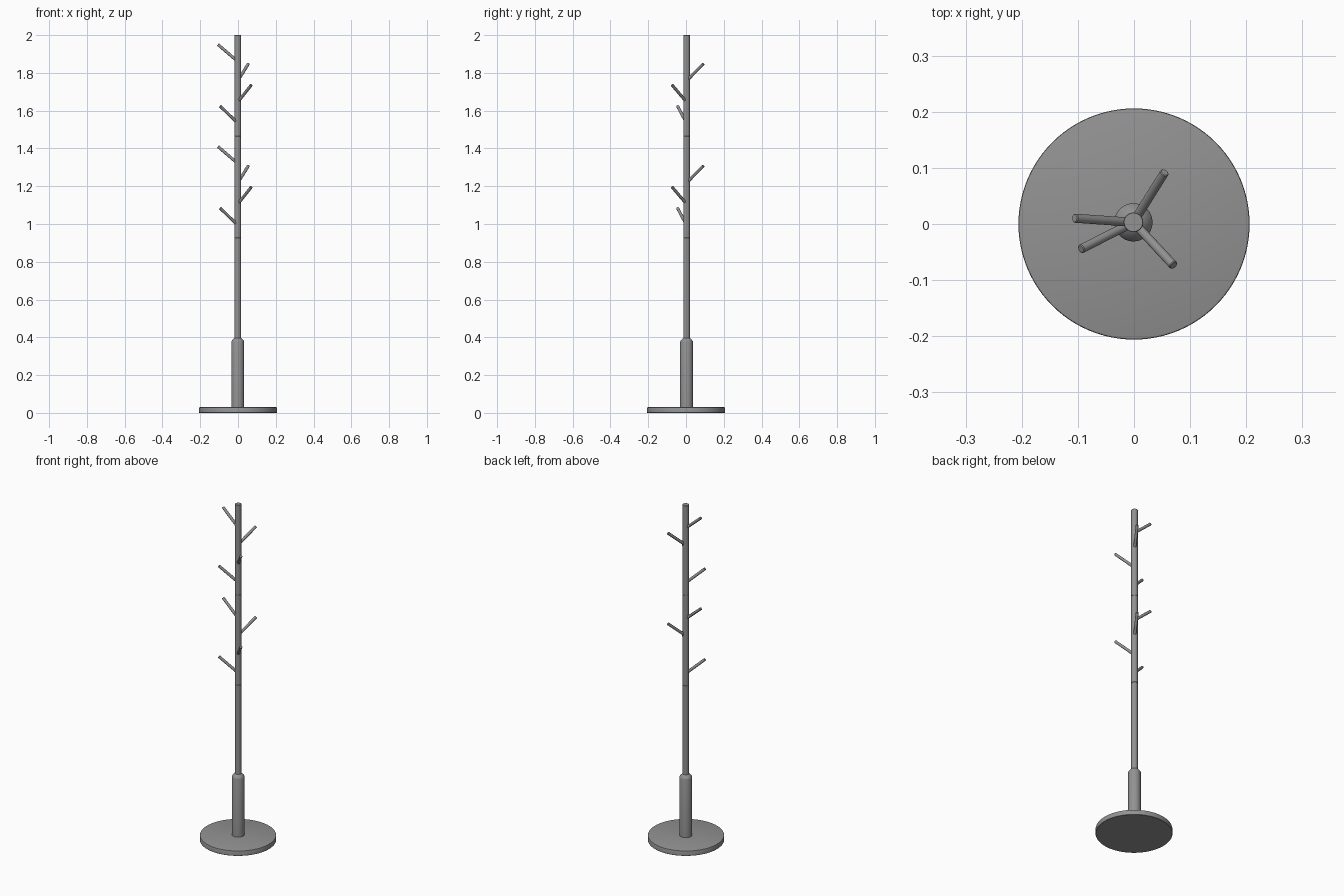
import bpy, bmesh, math
from mathutils import Vector

if "Cube" in bpy.data.objects:
    bpy.data.objects.remove(bpy.data.objects["Cube"])

PX, PY = -0.001, 0.003   # pole axis

# Dark grey finish
dark = bpy.data.materials.new("dark_grey")
dark.diffuse_color = (0.29, 0.29, 0.29, 1)
dark.use_nodes = True
dark.node_tree.nodes["Principled BSDF"].inputs["Base Color"].default_value = dark.diffuse_color


def finish(name, bm):
    bmesh.ops.recalc_face_normals(bm, faces=bm.faces[:])
    mesh = bpy.data.meshes.new(name)
    bm.to_mesh(mesh)
    bm.free()
    mesh.materials.append(dark)
    ob = bpy.data.objects.new(name, mesh)
    bpy.context.collection.objects.link(ob)
    bpy.ops.object.select_all(action='DESELECT')
    ob.select_set(True)
    bpy.context.view_layer.objects.active = ob
    bpy.ops.object.shade_smooth_by_angle(angle=math.radians(32))
    return ob


def lathe(name, profile, seg):
    """Closed round solid from (radius, height) rings about local z."""
    bm = bmesh.new()
    rings = [[bm.verts.new((r * math.cos(2 * math.pi * i / seg),
                            r * math.sin(2 * math.pi * i / seg), z))
              for i in range(seg)] for r, z in profile]
    for a, b in zip(rings, rings[1:]):
        for i in range(seg):
            j = (i + 1) % seg
            bm.faces.new((a[i], a[j], b[j], b[i]))
    bm.faces.new(rings[0][::-1])
    bm.faces.new(rings[-1])
    return finish(name, bm)


def rod(z0, z1, r, c):
    """Cylinder profile with chamfered ends."""
    return [(r - c, z0), (r, z0 + c), (r, z1 - c), (r - c, z1)]


# Base disc
lathe("base_disc", [(0.205, 0), (0.206, 0.001), (0.206, 0.026),
                    (0.205, 0.029), (0.202, 0.03)], 96)

# Lower sleeve with tapered shoulder
sleeve = lathe("lower_sleeve", [(0.034, 0.028), (0.034, 0.376), (0.032, 0.382),
                                (0.021, 0.394), (0.017, 0.397)], 48)
sleeve.location = (PX, PY, 0)

# Pole in three stacked sections
for i, (z0, z1) in enumerate([(0.39, 0.928), (0.928, 1.465), (1.465, 2.0)]):
    pole = lathe(f"pole_section_{i + 1}", rod(z0, z1, 0.0175, 0.001), 40)
    pole.location = (PX, PY, 0)

# Slanted pegs: heading in degrees, tip height on the top section
REACH, SLOPE = 0.105, 0.86
pegs = [(176, 1.950), (58, 1.848), (-47, 1.736), (-153, 1.624)]
for level, drop in (("upper", 0), ("middle", 0.54)):
    for i, (deg, z) in enumerate(pegs):
        a = math.radians(deg)
        root = Vector((PX, PY, z - drop - REACH * SLOPE))
        d = Vector((REACH * math.cos(a), REACH * math.sin(a), REACH * SLOPE))
        peg = lathe(f"{level}_peg_{i + 1}", rod(0, d.length, 0.008, 0.0015), 24)
        peg.location = root
        peg.rotation_euler = d.to_track_quat('Z', 'Y').to_euler()
